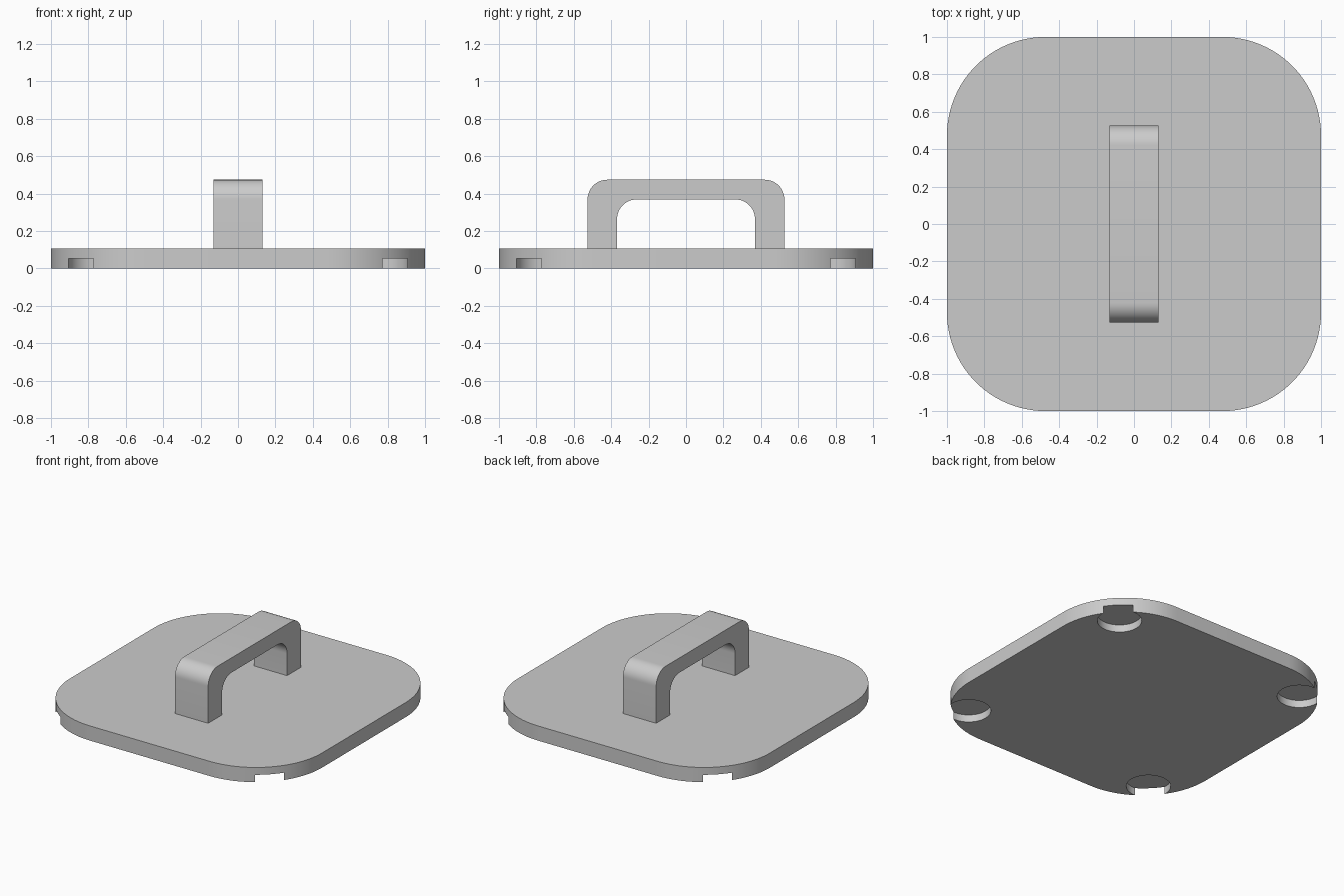
import bpy, bmesh, math
from mathutils import Vector

if "Cube" in bpy.data.objects:
    bpy.data.objects.remove(bpy.data.objects["Cube"])

U = 2 / 76  # one design unit; the plate is 76 units wide

grey = bpy.data.materials.new("grey")
grey.diffuse_color = (0.6, 0.6, 0.6, 1)
grey.use_nodes = True
grey.node_tree.nodes["Principled BSDF"].inputs["Base Color"].default_value = grey.diffuse_color


def arc(cx, cy, r, a0, a1, n):
    """Points on an arc, angles in degrees."""
    return [(cx + r * math.cos(math.radians(a0 + (a1 - a0) * i / n)),
             cy + r * math.sin(math.radians(a0 + (a1 - a0) * i / n)))
            for i in range(n + 1)]


def extrude(name, pts, to3d, direction):
    """Solid made by sweeping a flat outline along a direction."""
    bm = bmesh.new()
    face = bm.faces.new([bm.verts.new(Vector(to3d(*p)) * U) for p in pts])
    ext = bmesh.ops.extrude_face_region(bm, geom=[face])
    verts = [g for g in ext["geom"] if isinstance(g, bmesh.types.BMVert)]
    bmesh.ops.translate(bm, verts=verts, vec=Vector(direction) * U)
    bmesh.ops.recalc_face_normals(bm, faces=bm.faces)
    mesh = bpy.data.meshes.new(name)
    bm.to_mesh(mesh)
    bm.free()
    mesh.materials.append(grey)
    ob = bpy.data.objects.new(name, mesh)
    bpy.context.collection.objects.link(ob)
    return ob


def smooth(ob):
    bpy.ops.object.select_all(action='DESELECT')
    ob.select_set(True)
    bpy.context.view_layer.objects.active = ob
    bpy.ops.object.shade_smooth_by_angle(angle=math.radians(30))


# Base plate: rounded square
outline = []
for k, (sx, sy) in enumerate([(1, 1), (-1, 1), (-1, -1), (1, -1)]):
    outline += arc(18 * sx, 18 * sy, 20, 90 * k, 90 * k + 90, 24)
plate = extrude("base_plate", outline, lambda x, y: (x, y, 0), (0, 0, 4))

# Round pockets under the corners, breaking through the rim
for sx in (-1, 1):
    for sy in (-1, 1):
        circle = arc(29 * sx, 29 * sy, 5.5, 0, 352.5, 47)
        cutter = extrude("pocket_cutter", circle, lambda x, y: (x, y, -2), (0, 0, 4))
        cutter.hide_render = True
        mod = plate.modifiers.new("pocket", 'BOOLEAN')
        mod.operation = 'DIFFERENCE'
        mod.solver = 'EXACT'
        mod.object = cutter
        bpy.context.view_layer.objects.active = plate
        bpy.ops.object.modifier_apply(modifier=mod.name)
        bpy.data.objects.remove(cutter)

# Handle: bridge profile with rounded corners, swept across x
profile = ([(20, 4)] + arc(16, 14, 4, 0, 90, 12) + arc(-16, 14, 4, 90, 180, 12)
           + [(-20, 4), (-14, 4)] + arc(-10, 10, 4, 180, 90, 12)
           + arc(10, 10, 4, 90, 0, 12) + [(14, 4)])
handle = extrude("handle", profile, lambda y, z: (-5, y, z), (10, 0, 0))

smooth(plate)
smooth(handle)
